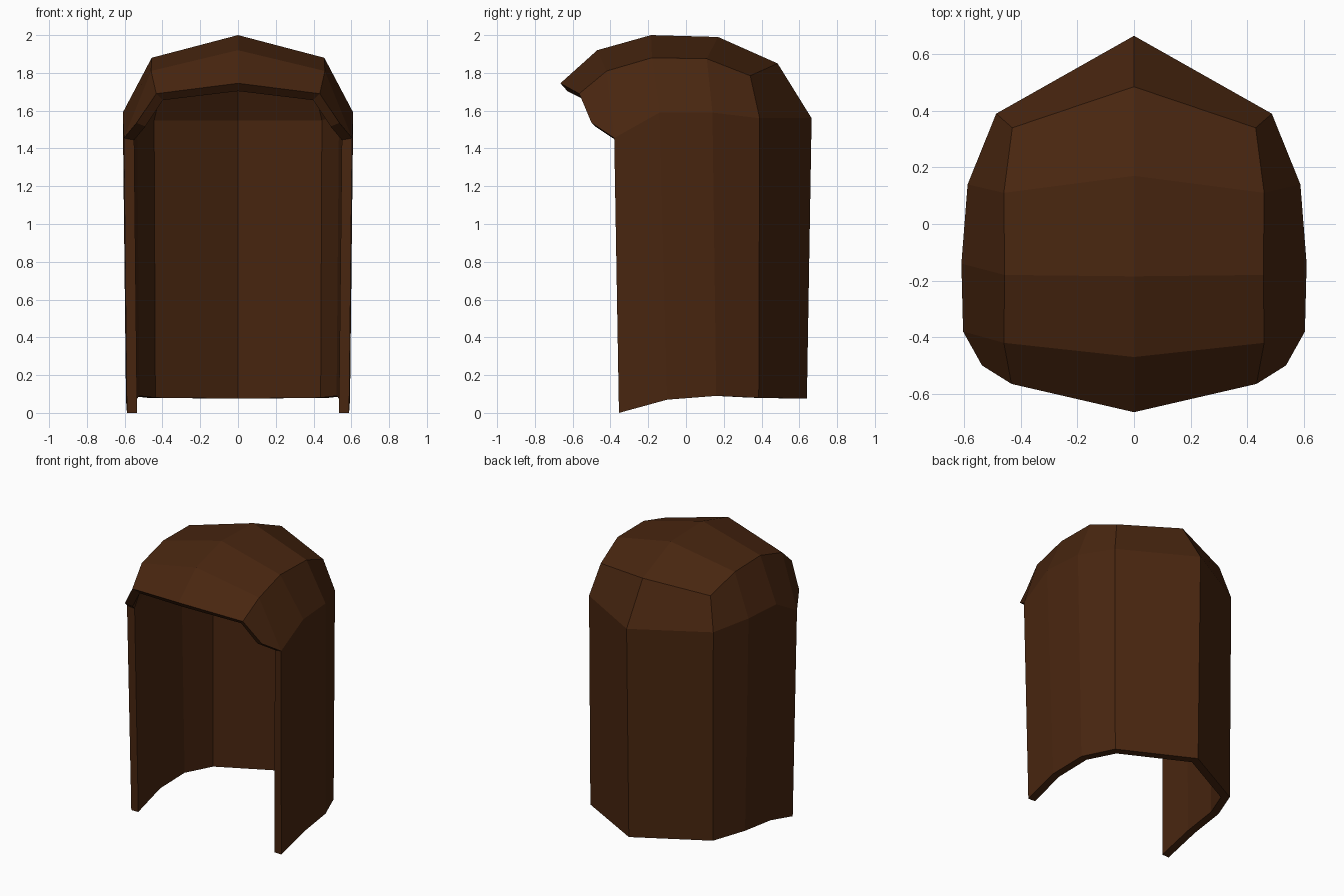
import bpy
import bmesh

cube = bpy.data.objects.get("Cube")
if cube:
    bpy.data.objects.remove(cube, do_unlink=True)

# Dark brown material
brown = bpy.data.materials.new("dark_brown")
brown.use_nodes = True
colour = (0.065, 0.019, 0.005, 1)
brown.diffuse_color = colour
shader = brown.node_tree.nodes["Principled BSDF"]
shader.inputs["Base Color"].default_value = colour
shader.inputs["Roughness"].default_value = 0.8

# Half outlines, each running from back to front
hem = [(0, .64, .075), (.48, .385, .08), (.575, .16, .09), (.593, -.1, .07), (.588, -.355, 0)]
rim = [(0, .665, 1.56), (.487, .39, 1.56), (.588, .14, 1.59), (.61, -.14, 1.59),
       (.604, -.38, 1.455), (.537, -.5, 1.535)]
shoulder = [(.43, .34, 1.785), (.46, .11, 1.875), (.457, -.18, 1.88), (.46, -.42, 1.81),
            (.433, -.565, 1.69)]
crown = [(0, .485, 1.85), (0, .17, 1.99), (0, -.185, 2), (0, -.47, 1.92), (0, -.665, 1.745)]

bm = bmesh.new()
hem, rim, shoulder, crown = [[bm.verts.new(p) for p in row] for row in (hem, rim, shoulder, crown)]


def bridge(lower, upper):
    """Join two rows of points with a strip of quads."""
    for i in range(min(len(lower), len(upper)) - 1):
        bm.faces.new((lower[i], lower[i + 1], upper[i + 1], upper[i]))


# Walls, then the domed cap with its projecting brim
bridge(hem, rim)
bridge(rim[1:], shoulder)
bridge(shoulder, crown)
bm.faces.new((rim[0], rim[1], shoulder[0], crown[0]))
bmesh.ops.recalc_face_normals(bm, faces=bm.faces)

# Make sure the normals point outward before thickening inward
bm.normal_update()
side = max(bm.faces, key=lambda f: f.calc_center_median().x)
if side.normal.x < 0:
    bmesh.ops.reverse_faces(bm, faces=bm.faces)

mesh = bpy.data.meshes.new("hood_shell")
bm.to_mesh(mesh)
bm.free()
mesh.materials.append(brown)
hood = bpy.data.objects.new("hood_shell", mesh)
bpy.context.collection.objects.link(hood)

# Mirror the half and give the shell its thickness
mirror = hood.modifiers.new("mirror", "MIRROR")
mirror.use_clip = True
mirror.merge_threshold = 0.001
shell = hood.modifiers.new("thickness", "SOLIDIFY")
shell.thickness = 0.054
shell.offset = -1
shell.use_even_offset = True
